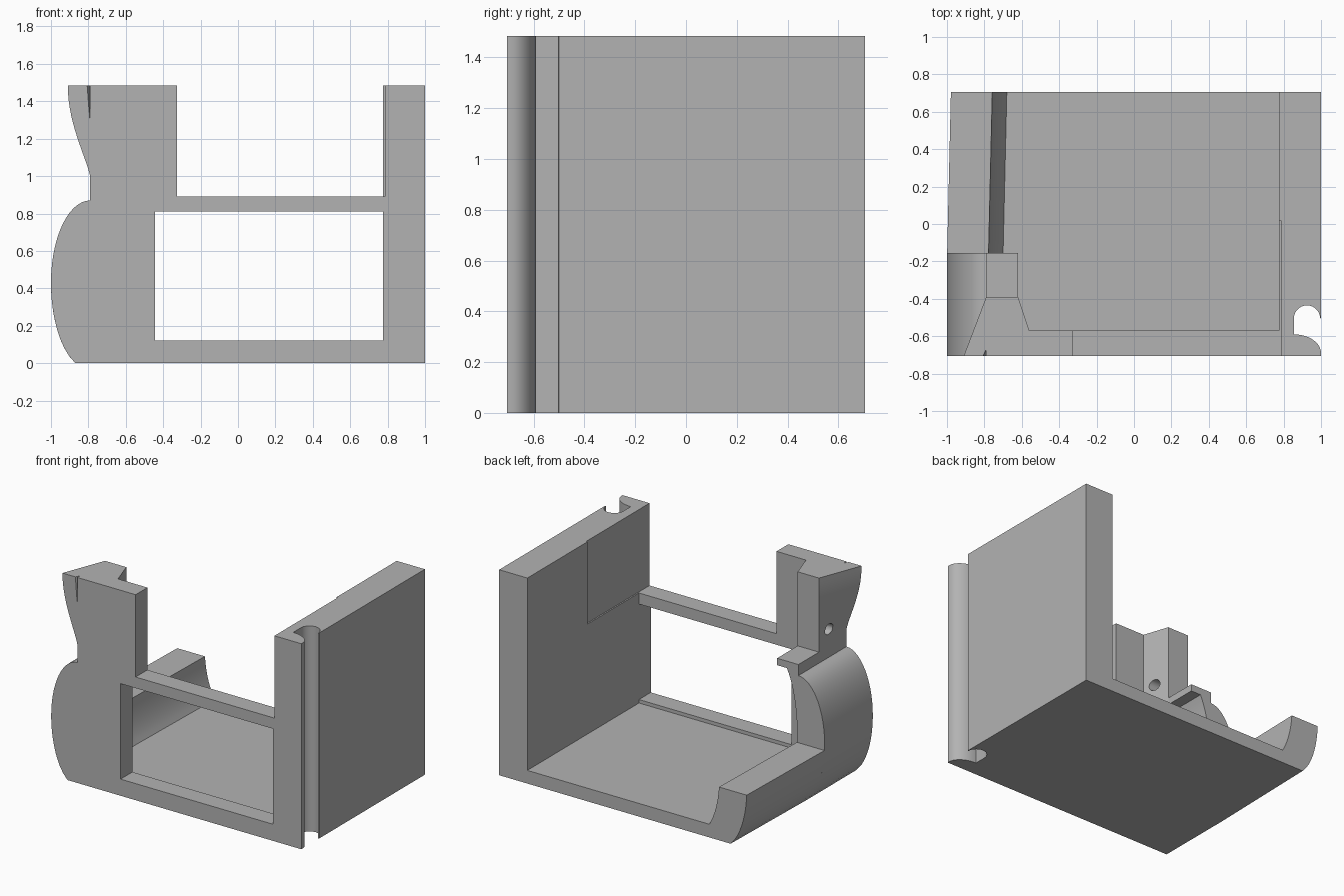
import bpy, bmesh, math

if "Cube" in bpy.data.objects:
    bpy.data.objects.remove(bpy.data.objects["Cube"])

grey = bpy.data.materials.new("plain_grey")
grey.diffuse_color = (0.45, 0.45, 0.45, 1)
grey.use_nodes = True
grey.node_tree.nodes["Principled BSDF"].inputs["Base Color"].default_value = grey.diffuse_color

FRONT, BACK, PLATE, TOP = -0.705, 0.705, -0.57, 1.485
FLOOR = 0.095


def loft(name, rings):
    """Closed solid skinned through matching rings of 3D points."""
    bm = bmesh.new()
    rows = [[bm.verts.new(p) for p in ring] for ring in rings]
    n = len(rows[0])
    for a, b in zip(rows, rows[1:]):
        for i in range(n):
            j = (i + 1) % n
            bm.faces.new((a[i], a[j], b[j], b[i]))
    bm.faces.new(rows[0][::-1])
    bm.faces.new(rows[-1])
    bmesh.ops.recalc_face_normals(bm, faces=bm.faces)
    me = bpy.data.meshes.new(name)
    bm.to_mesh(me)
    bm.free()
    me.materials.append(grey)
    ob = bpy.data.objects.new(name, me)
    bpy.context.collection.objects.link(ob)
    return ob


def along_y(name, pts, y0, y1, end_pts=None):
    return loft(name, [[(x, y0, z) for x, z in pts],
                       [(x, y1, z) for x, z in (end_pts or pts)]])


def along_z(name, pts, z0, z1):
    return loft(name, [[(x, y, z) for x, y in pts] for z in (z0, z1)])


def box(name, x0, x1, y0, y1, z0, z1):
    return along_y(name, [(x0, z0), (x1, z0), (x1, z1), (x0, z1)], y0, y1)


def cut(ob, cutter):
    cutter.hide_render = True
    mod = ob.modifiers.new("cut", 'BOOLEAN')
    mod.operation, mod.object = 'DIFFERENCE', cutter
    select(ob)
    bpy.ops.object.modifier_apply(modifier=mod.name)
    bpy.data.objects.remove(cutter)


def select(ob):
    bpy.ops.object.select_all(action='DESELECT')
    ob.select_set(True)
    bpy.context.view_layer.objects.active = ob


def smooth(ob):
    select(ob)
    bpy.ops.object.shade_smooth_by_angle(angle=math.radians(25))


def outer(z, shift=0.0):
    """Left x of the bulging outer side at height z."""
    b = 0.465 if z < 0.43 else 0.44
    return -0.79 + shift - 0.21 * math.sqrt(max(0, 1 - ((z - 0.43) / b) ** 2))


def inner(z):
    """Left x of the hollow inside the bulge."""
    b = 0.46 if z < 0.45 else 0.58
    return -0.56 - 0.22 * math.sqrt(max(0, 1 - ((z - 0.45) / b) ** 2))


# heights: even below the middle, crowding toward the crown
low = [0.43 * i / 10 for i in range(11)]
high = [0.43 + 0.44 * math.sin(math.pi / 2 * i / 14) for i in range(1, 15)]
bulge = [(outer(z), z) for z in low + high]

# front panel: left cheek plus bars around the window
smooth(along_y("front_cheek", bulge + [(-0.79, 0.89), (-0.445, 0.89), (-0.445, 0)],
               FRONT, PLATE))
box("window_sill", -0.445, 0.775, FRONT, PLATE, 0, 0.12)
box("window_top_bar", -0.445, 0.785, FRONT, PLATE, 0.81, 0.89)

# curved shell behind the cheek
hollow = [(inner(z), z) for z in [0.9 - 0.805 * i / 24 for i in range(25)]]
smooth(along_y("side_shell", bulge + [(-0.79, 0.95), (-0.62, 0.95), (-0.62, 0.9)]
               + hollow + [(-0.62, FLOOR), (-0.62, 0)], PLATE, -0.155))

# low trough wall continuing to the back, tapering slightly
RIM = 0.385
lip_z = [RIM * i / 10 for i in range(11)]
down_z = [RIM - (RIM - FLOOR) * i / 10 for i in range(11)]


def trough(shift_out, shift_in):
    return ([(outer(z, shift_out), z) for z in lip_z]
            + [(inner(z) + shift_in, z) for z in down_z] + [(-0.62, FLOOR), (-0.62, 0)])


smooth(along_y("side_trough", trough(0, 0), -0.155, BACK, trough(0.02, 0.02)))

# floor
box("floor", -0.62, 0.775, PLATE, BACK, 0, FLOOR)

# right wall with a full-height hinge groove and a shallow inner recess
groove = [(0.925 + 0.07 * math.cos(a), -0.505 + 0.07 * math.sin(a))
          for a in [math.pi * (1 - i / 14) for i in range(15)]]
lip = [(0.855 + 0.145 * math.sin(a), -0.69 + 0.1 * math.cos(a))
       for a in [math.pi / 2 * (1 - i / 10) for i in range(11)]]
wall = along_z("right_wall", [(1, BACK), (0.775, BACK), (0.775, FRONT), (1, FRONT)]
               + lip + groove + [(1, -0.5)], 0, TOP)
cut(wall, box("recess_cutter", 0.7, 0.785, -0.8, 0.02, 0.89, 1.6))
smooth(wall)

# upper column: front left edge flares outward toward the top
rings = []
for i in range(15):
    t = max(0, (i - 2) / 12)
    z = 0.89 + 0.11 * i / 2 if i < 2 else 1.0 + 0.485 * t
    x = -0.79 - 0.12 * math.sin(math.pi / 2 * t) ** 1.15
    rings.append([(px, py, z) for px, py in
                  [(x, FRONT), (-0.325, FRONT), (-0.325, PLATE), (-0.56, PLATE),
                   (-0.62, -0.39), (-0.79, -0.39)]])
column = loft("upper_column", rings)
# cross hole and small tapered nick in the front face
hole = [[(x, -0.49 + 0.04 * math.cos(a), 1.08 + 0.04 * math.sin(a))
         for a in [math.tau * k / 20 for k in range(20)]] for x in (-1.1, -0.4)]
cut(column, loft("hole_cutter", hole))
cut(column, loft("nick_cutter", [
    [(-0.797, -0.72, 1.31), (-0.791, -0.72, 1.31), (-0.791, -0.70, 1.31)],
    [(-0.815, -0.72, 1.5), (-0.791, -0.72, 1.5), (-0.791, -0.67, 1.5)]]))
smooth(column)
